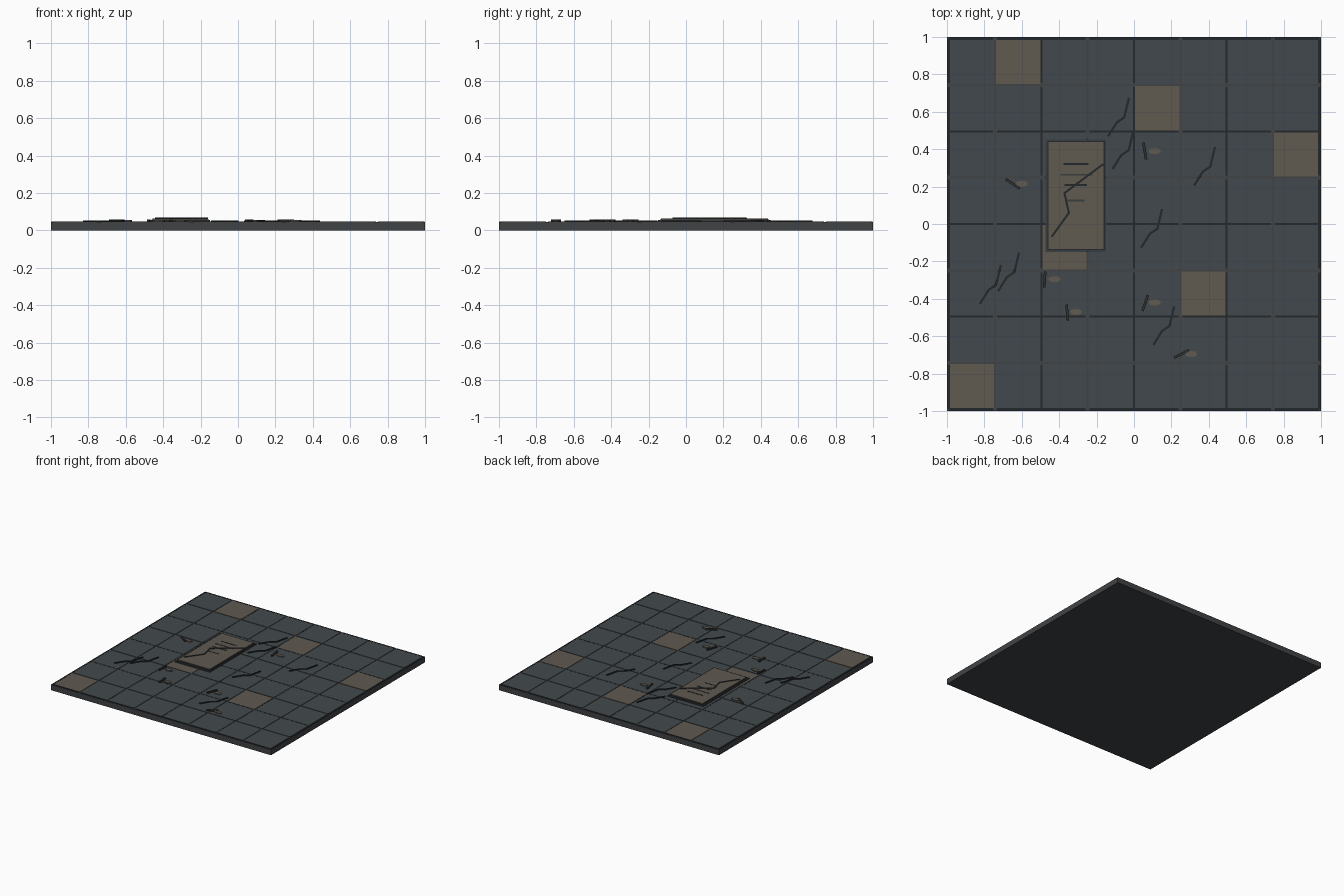
import bpy, math
from mathutils import Vector

if "Cube" in bpy.data.objects:
    bpy.data.objects.remove(bpy.data.objects["Cube"])


def material(name, rgb):
    m = bpy.data.materials.new(name)
    m.diffuse_color = (*rgb, 1)
    m.use_nodes = True
    m.node_tree.nodes["Principled BSDF"].inputs["Base Color"].default_value = m.diffuse_color
    return m


BASE = material("base stone", (0.052, 0.055, 0.059))
SLATE = material("slate tile", (0.055, 0.066, 0.075))
TAN = material("worn tan stone", (0.116, 0.100, 0.079))
DARK = material("dark joint", (0.018, 0.021, 0.024))
FRAME = material("frame stone", (0.042, 0.047, 0.050))
STICK = material("splinter grey", (0.028, 0.029, 0.029))


def mesh(name, verts, faces, mat):
    me = bpy.data.meshes.new(name)
    me.from_pydata(verts, [], faces)
    me.materials.append(mat)
    ob = bpy.data.objects.new(name, me)
    bpy.context.collection.objects.link(ob)
    return ob


def prism(name, outline, z0, z1, mat):
    """Extrude a counter-clockwise outline from z0 to z1."""
    n = len(outline)
    verts = [(x, y, z) for z in (z0, z1) for x, y in outline]
    faces = [tuple(reversed(range(n))), tuple(range(n, 2 * n))]
    faces += [(i, (i + 1) % n, (i + 1) % n + n, i + n) for i in range(n)]
    return mesh(name, verts, faces, mat)


def box(name, x0, x1, y0, y1, z0, z1, mat):
    return prism(name, [(x0, y0), (x1, y0), (x1, y1), (x0, y1)], z0, z1, mat)


def ribbon(name, path, width, z0, z1, mat):
    """Flat strip with mitred corners along a path."""
    pts = [Vector(p) for p in path]
    left, right = [], []
    for i, p in enumerate(pts):
        a = (p - pts[i - 1]).normalized() if i else None
        b = (pts[i + 1] - p).normalized() if i < len(pts) - 1 else None
        d = ((a or b) + (b or a)).normalized()
        n = Vector((-d.y, d.x))
        off = n * (width / 2 / max(0.5, d.dot(a or b)))
        left.append(p + off)
        right.append(p - off)
    k = len(pts)
    verts = [(*p, z) for z in (z0, z1) for p in left + right]
    faces = []
    for i in range(k - 1):
        l0, l1, r0, r1 = i, i + 1, k + i, k + i + 1
        t = 2 * k
        faces += [(l0, l1, r1, r0), (r0 + t, r1 + t, l1 + t, l0 + t),
                  (l1, l0, l0 + t, l1 + t), (r0, r1, r1 + t, r0 + t)]
    t = 2 * k
    faces += [(0, k, k + t, t), (2 * k - 1, k - 1, k - 1 + t, 2 * k - 1 + t)]
    return mesh(name, verts, faces, mat)


# Base slab
box("base_slab", -1, 1, -1, 1, 0, 0.045, BASE)

# Eight by eight paving tiles, a few of them tan
PITCH, HALF = 0.2475, 0.1185
tan_tiles = {(0, 0), (1, 7), (2, 3), (4, 6), (5, 2), (7, 5)}
for i in range(8):
    for j in range(8):
        x, y = (i - 3.5) * PITCH, (j - 3.5) * PITCH
        box("floor_tile", x - HALF, x + HALF, y - HALF, y + HALF, 0.04, 0.048,
            TAN if (i, j) in tan_tiles else SLATE)

# Dark joints on every second seam, broken at the lighter cross seams
for k in range(5):
    c = (k - 2) * 2 * PITCH
    for s in range(4):
        a = (s - 2) * 2 * PITCH
        for lo, hi in ((a, a + 0.237), (a + 0.258, a + 0.495)):
            box("joint_along_y", c - 0.006, c + 0.006, lo, hi, 0.04, 0.049, DARK)
            box("joint_along_x", lo, hi, c - 0.006, c + 0.006, 0.04, 0.0488, DARK)

# Raised plaque with a stepped frame
box("plaque_frame", -0.472, -0.150, -0.150, 0.452, 0.04, 0.056, FRAME)
box("plaque_shadow_line", -0.462, -0.156, -0.138, 0.445, 0.05, 0.059, DARK)
box("plaque_panel", -0.457, -0.163, -0.133, 0.438, 0.05, 0.065, TAN)

# Engraved bars on the plaque
for x0, x1, y, mat in ((-0.377, -0.242, 0.320, DARK), (-0.392, -0.222, 0.263, FRAME),
                       (-0.372, -0.250, 0.208, DARK), (-0.356, -0.264, 0.125, FRAME)):
    box("plaque_bar", x0, x1, y - 0.005, y + 0.005, 0.062, 0.067, mat)

# Large crack across the plaque
ribbon("plaque_crack", [(-0.165, 0.32), (-0.372, 0.165), (-0.348, 0.06), (-0.44, -0.068)],
       0.011, 0.062, 0.069, DARK)

# Repeated floor cracks
shape = [(0, 0), (-0.025, -0.105), (-0.065, -0.132), (-0.112, -0.207)]
for x, y in ((-0.027, 0.675), (-0.003, 0.50), (0.433, 0.412), (0.15, 0.08),
             (-0.712, -0.22), (-0.615, -0.153), (0.215, -0.44)):
    ribbon("floor_crack", [(x + a, y + b) for a, b in shape], 0.012, 0.044, 0.054, DARK)

# Rubble: a flat chip beside a thin splinter
rubble = [((0.11, 0.39), (0.05, 0.435), (0.065, 0.345)),
          ((-0.60, 0.215), (-0.685, 0.24), (-0.61, 0.19)),
          ((-0.425, -0.295), (-0.475, -0.255), (-0.48, -0.34)),
          ((-0.31, -0.47), (-0.36, -0.43), (-0.355, -0.515)),
          ((0.11, -0.42), (0.075, -0.38), (0.045, -0.465)),
          ((0.305, -0.695), (0.215, -0.715), (0.295, -0.675))]
for (cx, cy), a, b in rubble:
    ring = [(cx + 0.034 * math.cos(t * math.pi / 4), cy + 0.017 * math.sin(t * math.pi / 4))
            for t in range(8)]
    prism("stone_chip", ring, 0.044, 0.055, TAN)
    ribbon("splinter", [a, b], 0.014, 0.044, 0.058, STICK)
